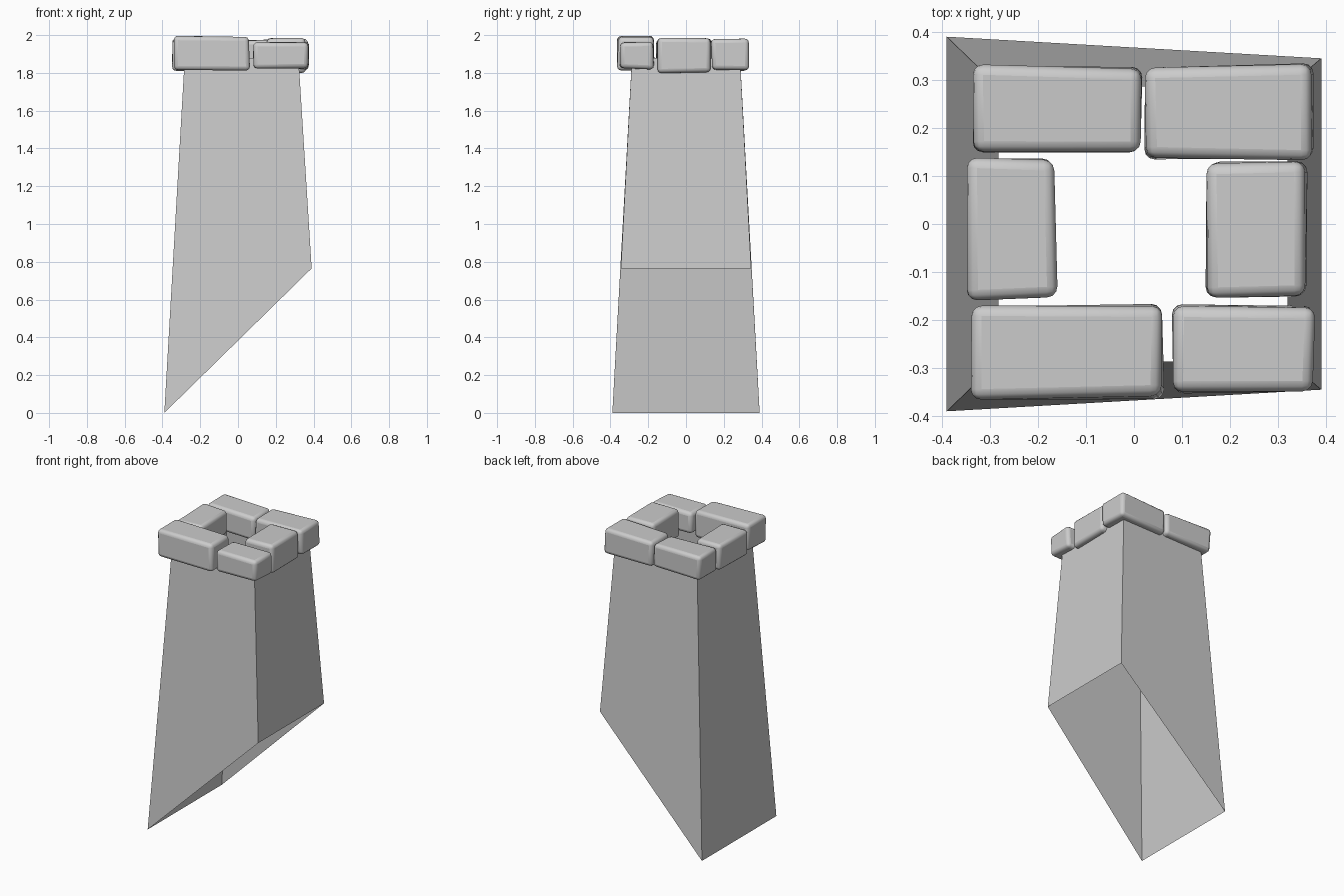
import bpy, bmesh, random
from mathutils import Vector

if "Cube" in bpy.data.objects:
    bpy.data.objects.remove(bpy.data.objects["Cube"])

random.seed(4)


def make_object(name, bm):
    bmesh.ops.recalc_face_normals(bm, faces=bm.faces)
    mesh = bpy.data.meshes.new(name)
    bm.to_mesh(mesh)
    bm.free()
    obj = bpy.data.objects.new(name, mesh)
    bpy.context.collection.objects.link(obj)
    return obj


# Shaft: open tapered tube whose foot is cut along the roof slope
bm = bmesh.new()
foot = [(-0.39, -0.39, 0), (0.39, -0.345, 0.765), (0.39, 0.345, 0.765), (-0.39, 0.39, 0)]
head = [(-0.282, -0.286, 1.88), (0.32, -0.286, 1.88), (0.32, 0.286, 1.88), (-0.282, 0.286, 1.88)]
low = [bm.verts.new(p) for p in foot]
high = [bm.verts.new(p) for p in head]
for i in range(4):
    j = (i + 1) % 4
    bm.faces.new((low[i], low[j], high[j], high[i]))
make_object("chimney_shaft", bm)


# Capstones: worn blocks with pulled-in corners, rounded edges and smooth shading
def capstone(name, x, y, z):
    lo = Vector((x[0], y[0], z[0]))
    hi = Vector((x[1], y[1], z[1]))
    bm = bmesh.new()
    bmesh.ops.create_cube(bm, size=1)
    for k, v in enumerate(bm.verts):
        for a in range(3):
            pull = random.uniform(0, 0.012)
            v.co[a] = hi[a] - pull if v.co[a] > 0 else lo[a] + pull
    bmesh.ops.recalc_face_normals(bm, faces=bm.faces)
    obj = make_object(name, bm)
    bevel = obj.modifiers.new("worn_edges", 'BEVEL')
    bevel.width = 0.022
    bevel.segments = 3
    bevel.limit_method = 'NONE'
    bpy.ops.object.select_all(action='DESELECT')
    obj.select_set(True)
    bpy.context.view_layer.objects.active = obj
    bpy.ops.object.shade_smooth_by_angle(angle=0.7)


stones = {
    "capstone_front_left": ((-0.342, 0.067), (-0.367, -0.163), (1.81, 2.0)),
    "capstone_front_right": ((0.072, 0.382), (-0.355, -0.165), (1.815, 1.965)),
    "capstone_right": ((0.147, 0.363), (-0.16, 0.133), (1.795, 1.987)),
    "capstone_back_right": ((0.018, 0.38), (0.128, 0.337), (1.81, 1.982)),
    "capstone_back_left": ((-0.338, 0.02), (0.147, 0.334), (1.81, 1.975)),
    "capstone_left": ((-0.352, -0.158), (-0.163, 0.142), (1.81, 1.985)),
}
for name, box in stones.items():
    capstone(name, *box)
